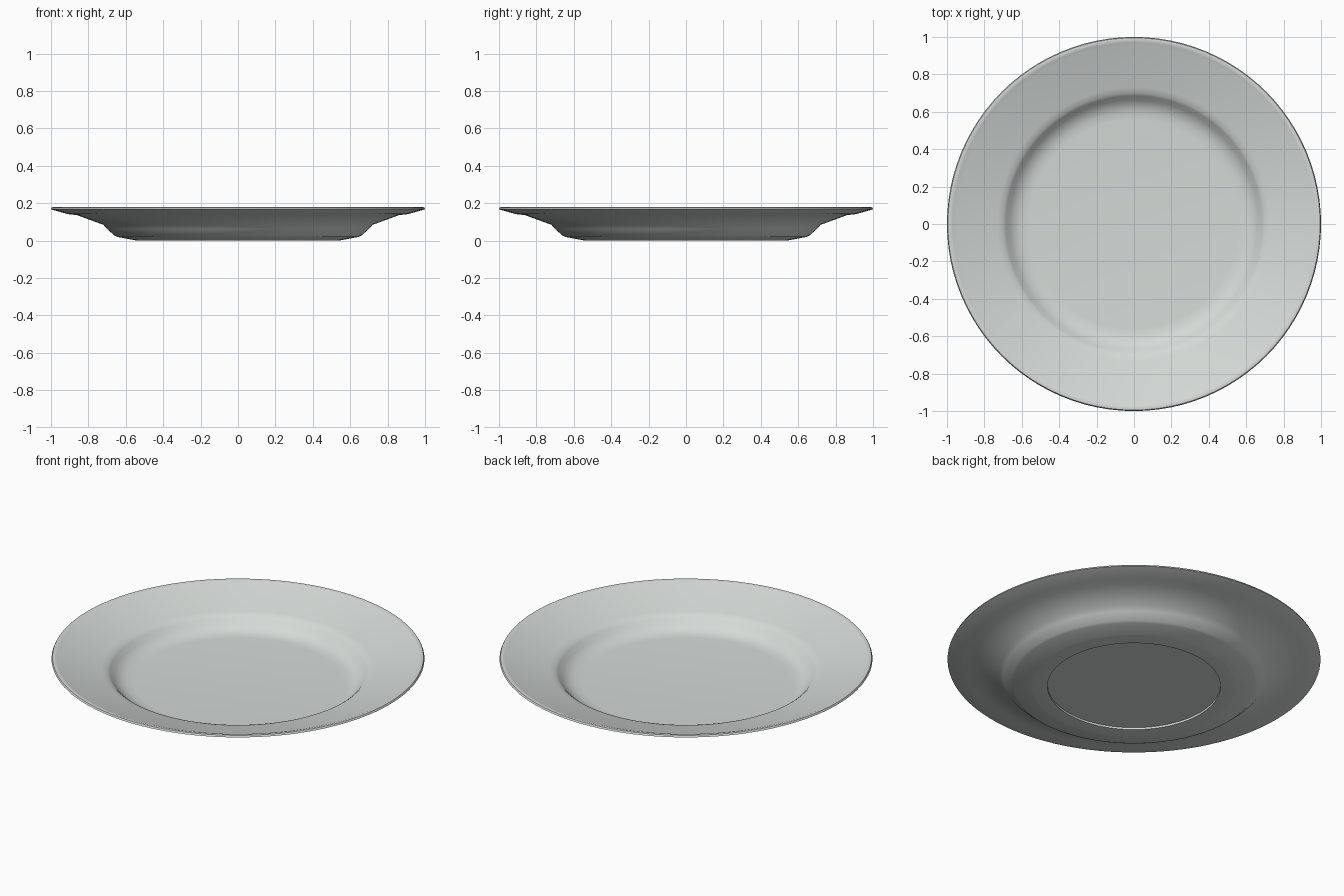
import bpy, bmesh, math

if "Cube" in bpy.data.objects:
    bpy.data.objects.remove(bpy.data.objects["Cube"])

SEGMENTS = 96

# Plate cross-section (radius, height): top centre, over the lip, to underside centre
PROFILE = [
    (0.0, 0.03), (0.56, 0.03), (0.60, 0.033), (0.635, 0.045), (0.665, 0.067),
    (0.685, 0.09), (0.70, 0.102), (0.73, 0.112), (0.95, 0.167), (0.97, 0.175),
    (0.985, 0.18), (0.995, 0.178), (1.0, 0.168), (0.985, 0.163),
    (0.91, 0.142), (0.86, 0.136), (0.72, 0.085), (0.70, 0.062), (0.66, 0.027),
    (0.645, 0.02), (0.55, 0.002), (0.54, 0.0), (0.464, 0.0),
    (0.464, 0.012), (0.0, 0.012),
]

# Glazed ceramic colour
glaze = bpy.data.materials.new("pale grey glaze")
glaze.diffuse_color = (0.66, 0.70, 0.68, 1)
glaze.use_nodes = True
glaze.node_tree.nodes["Principled BSDF"].inputs["Base Color"].default_value = glaze.diffuse_color

# Plate body, spun around the vertical axis
bm = bmesh.new()
verts = [bm.verts.new((r, 0, z)) for r, z in PROFILE]
edges = [bm.edges.new(pair) for pair in zip(verts, verts[1:])]
bmesh.ops.spin(bm, geom=verts + edges, cent=(0, 0, 0), axis=(0, 0, 1),
               angle=math.tau, steps=SEGMENTS, use_merge=True)
bmesh.ops.remove_doubles(bm, verts=bm.verts, dist=1e-5)
bmesh.ops.recalc_face_normals(bm, faces=bm.faces)

mesh = bpy.data.meshes.new("plate")
bm.to_mesh(mesh)
bm.free()
mesh.materials.append(glaze)
plate = bpy.data.objects.new("plate", mesh)
bpy.context.collection.objects.link(plate)

# Smooth glaze with a crisp foot recess
bpy.context.view_layer.objects.active = plate
plate.select_set(True)
bpy.ops.object.shade_smooth_by_angle(angle=math.radians(50))
